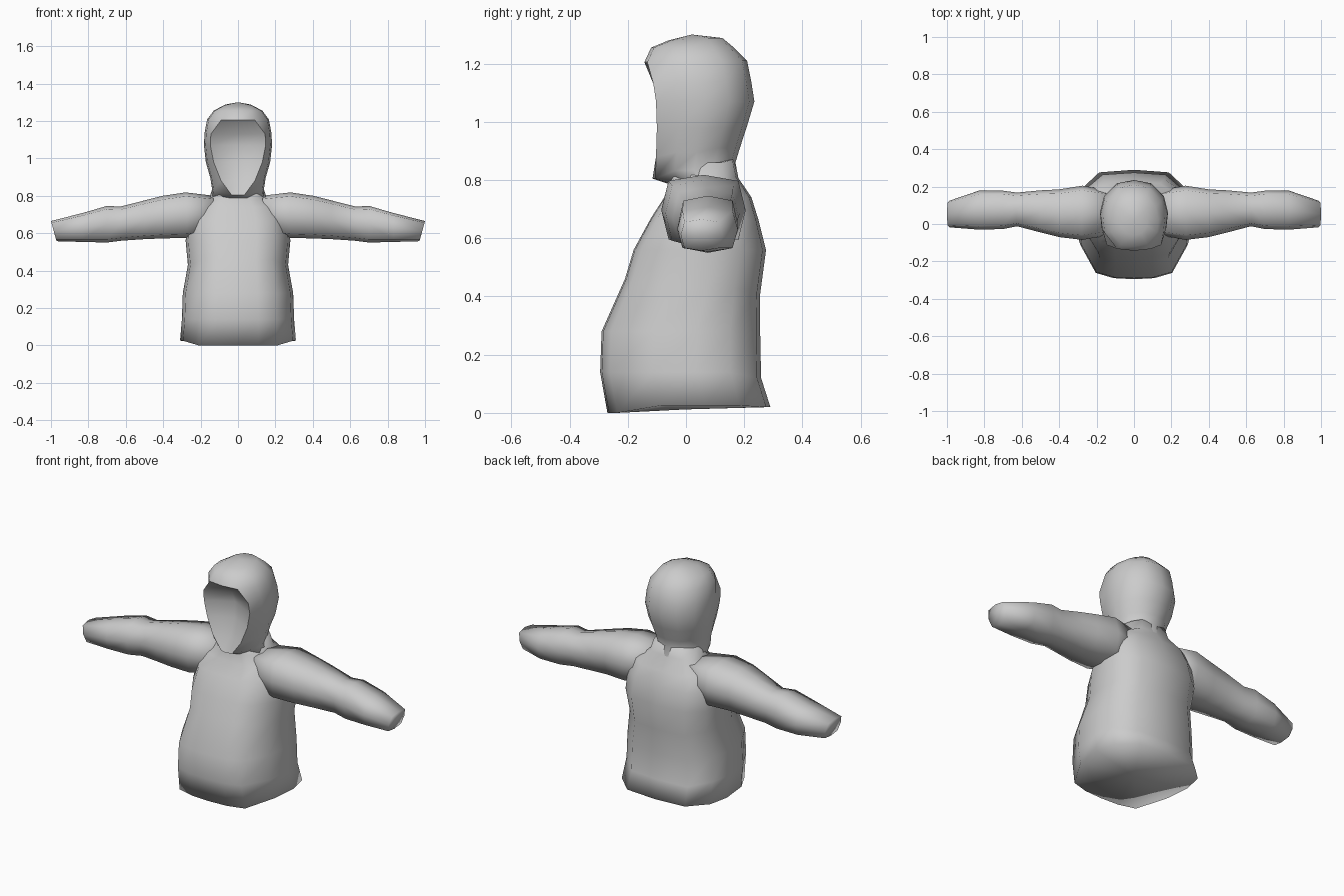
import bpy, bmesh, math

if "Cube" in bpy.data.objects:
    bpy.data.objects.remove(bpy.data.objects["Cube"])

cloth = bpy.data.materials.new("grey_cloth")
cloth.diffuse_color = (0.6, 0.6, 0.6, 1)
cloth.use_nodes = True
cloth.node_tree.nodes["Principled BSDF"].inputs["Base Color"].default_value = cloth.diffuse_color


def mirrored(half):
    """Close a half ring (centre front to centre back) across x = 0."""
    return half + [(-x, y, z) for x, y, z in half[-2:0:-1]]


def loft(name, rings, start_cap=None, end_cap=None, smooth=180):
    """Skin a list of rings; caps are fans around a given point."""
    bm = bmesh.new()
    loops = [[bm.verts.new(p) for p in r] for r in rings]
    n = len(loops[0])
    for a, b in zip(loops, loops[1:]):
        for i in range(n):
            j = (i + 1) % n
            bm.faces.new((a[i], a[j], b[j], b[i]))
    for loop, point in ((loops[0], start_cap), (loops[-1], end_cap)):
        if point:
            tip = bm.verts.new(point)
            for i in range(n):
                bm.faces.new((loop[i], loop[(i + 1) % n], tip))
    bmesh.ops.recalc_face_normals(bm, faces=bm.faces)
    mesh = bpy.data.meshes.new(name)
    bm.to_mesh(mesh)
    bm.free()
    mesh.materials.append(cloth)
    ob = bpy.data.objects.new(name, mesh)
    bpy.context.collection.objects.link(ob)
    bpy.ops.object.select_all(action='DESELECT')
    ob.select_set(True)
    bpy.context.view_layer.objects.active = ob
    if smooth >= 180:
        bpy.ops.object.shade_smooth()
    else:
        bpy.ops.object.shade_smooth_by_angle(angle=math.radians(smooth))
    return ob


# Torso: front z, side z, back z, half width, front y, back y
torso_rows = [
    (0.0, 0.025, 0.02, 0.31, -0.27, 0.29),
    (0.14, 0.14, 0.12, 0.30, -0.295, 0.258),
    (0.28, 0.28, 0.27, 0.295, -0.29, 0.255),
    (0.46, 0.43, 0.41, 0.268, -0.21, 0.255),
    (0.56, 0.56, 0.56, 0.28, -0.18, 0.275),
    (0.67, 0.67, 0.66, 0.27, -0.12, 0.25),
    (0.74, 0.75, 0.74, 0.23, -0.075, 0.225),
    (0.79, 0.80, 0.81, 0.15, -0.06, 0.178),
    (0.85, 0.86, 0.87, 0.13, -0.05, 0.165),
]


def torso_ring(row):
    zf, zs, zb, w, yf, yb = row
    mid = (yf + yb) / 2
    d = (yb - yf) / 2
    return mirrored([
        (0, yf, zf), (0.36 * w, yf + 0.02 * d, zf), (0.68 * w, mid - 0.88 * d, zf),
        (0.95 * w, mid - 0.35 * d, zs), (w, mid + 0.2 * d, zs),
        (0.92 * w, mid + 0.62 * d, zs), (0.6 * w, mid + 0.95 * d, zb), (0, yb, zb)])


loft("torso", [torso_ring(r) for r in torso_rows],
     start_cap=(0, 0, 0.012), end_cap=(0, 0.06, 0.87))

# Sleeves: x at top, x at bottom, bottom z, top z, front y, back y
sleeve_rows = [
    (0.13, 0.15, 0.60, 0.80, -0.06, 0.18),
    (0.28, 0.27, 0.575, 0.818, -0.085, 0.205),
    (0.40, 0.40, 0.572, 0.80, -0.07, 0.185),
    (0.50, 0.50, 0.568, 0.775, -0.045, 0.18),
    (0.63, 0.62, 0.56, 0.742, -0.012, 0.168),
    (0.70, 0.70, 0.55, 0.746, -0.027, 0.178),
    (0.83, 0.83, 0.553, 0.708, -0.03, 0.178),
    (1.00, 0.97, 0.557, 0.665, -0.018, 0.125),
]


def sleeve_ring(row, s):
    xt, xb, z0, z1, y0, y1 = row
    pts = []
    for k in range(8):
        a = math.radians(45 * k)
        c, v = math.cos(a), math.sin(a)
        if k % 2:                       # corners pushed out to a rounded square
            c, v = c * 1.17, v * 1.17
        z = (z0 + z1) / 2 + v * (z1 - z0) / 2
        f = (v + 1) / 2
        pts.append((s * (xb + (xt - xb) * f), (y0 + y1) / 2 + c * (y1 - y0) / 2, z))
    return pts


for side, s in (("right", 1), ("left", -1)):
    loft(side + "_sleeve", [sleeve_ring(r, s) for r in sleeve_rows],
         start_cap=(s * 0.13, 0.06, 0.70), end_cap=(s * 0.985, 0.055, 0.61))

# Hood: front z, back z, half width, opening half width, front y, back y, face depth
hood_rows = [
    (0.78, 0.78, 0.145, 0.06, -0.04, 0.185, 0),
    (0.805, 0.86, 0.138, 0.035, -0.115, 0.17, 0),
    (0.88, 0.91, 0.148, 0.09, -0.113, 0.185, 0.045),
    (0.98, 0.98, 0.172, 0.13, -0.11, 0.208, 0.075),
    (1.07, 1.07, 0.182, 0.148, -0.113, 0.235, 0.085),
    (1.13, 1.14, 0.179, 0.145, -0.122, 0.224, 0.07),
    (1.205, 1.21, 0.165, 0.09, -0.143, 0.21, 0),
    (1.255, 1.255, 0.13, 0.07, -0.12, 0.165, 0),
    (1.28, 1.288, 0.075, 0.04, -0.06, 0.125, 0),
]


def hood_ring(row):
    zf, zb, w, xr, yf, yb, g = row
    d = yb - yf
    zm = (zf + zb) / 2
    return mirrored([
        (0, yf + g, zf), (xr, yf + 0.01, zf), (0.95 * w, yf + 0.27 * d, zm),
        (w, yf + 0.5 * d, zm), (0.88 * w, yf + 0.75 * d, zb),
        (0.5 * w, yf + 0.95 * d, zb), (0, yb, zb)])


loft("hood", [hood_ring(r) for r in hood_rows],
     start_cap=(0, 0.07, 0.78), end_cap=(0, 0.02, 1.3), smooth=65)
